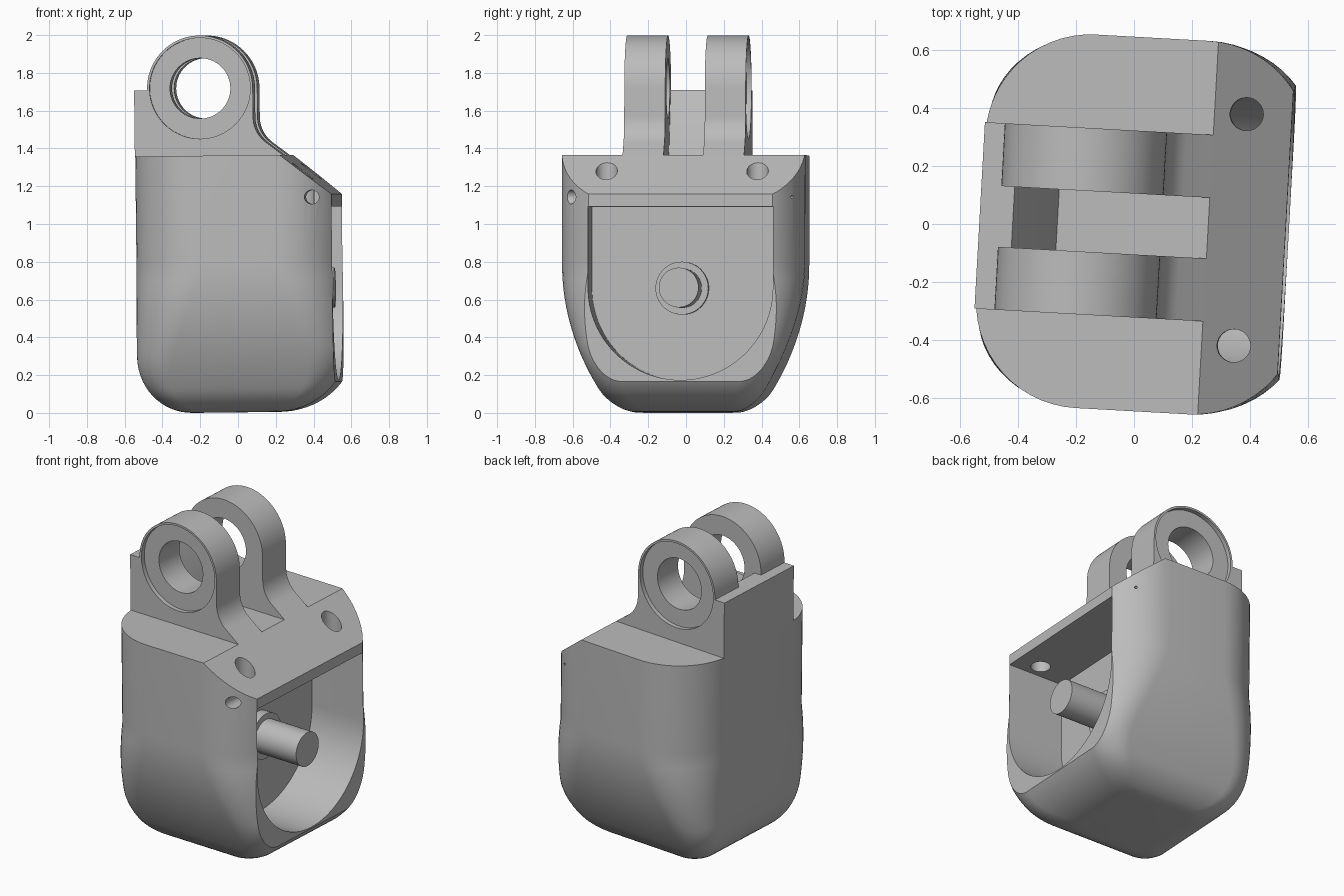
import bpy, bmesh, math
from math import sin, cos, pi, sqrt, radians
from mathutils import Matrix, Vector

cube = bpy.data.objects.get("Cube")
if cube:
    bpy.data.objects.remove(cube, do_unlink=True)

grey = bpy.data.materials.new("plain grey")
grey.use_nodes = True
GREY = (0.5, 0.5, 0.5, 1)
grey.diffuse_color = GREY
grey.node_tree.nodes["Principled BSDF"].inputs["Base Color"].default_value = GREY

# The whole housing stands slightly turned and tilted
POSE = (Matrix.Translation((0, 0, 1.003)) @ Matrix.Rotation(radians(-3.2), 4, "Z")
        @ Matrix.Rotation(radians(-0.65), 4, "Y") @ Matrix.Translation((0, 0, -1)))


def make(name, bm):
    bmesh.ops.recalc_face_normals(bm, faces=bm.faces)
    mesh = bpy.data.meshes.new(name)
    bm.to_mesh(mesh)
    bm.free()
    mesh.materials.append(grey)
    obj = bpy.data.objects.new(name, mesh)
    bpy.context.collection.objects.link(obj)
    return obj


def loft(rings):
    """Skin a stack of matching closed rings and cap both ends."""
    bm = bmesh.new()
    rows = [[bm.verts.new(p) for p in ring] for ring in rings]
    n = len(rows[0])
    for a, b in zip(rows, rows[1:]):
        for i in range(n):
            j = (i + 1) % n
            bm.faces.new((a[i], a[j], b[j], b[i]))
    bm.faces.new(rows[0][::-1])
    bm.faces.new(rows[-1])
    return bm


def prism(profile, axis, lo, hi):
    """Extrude a 2D profile along x, y or z."""
    def place(p, d):
        c = list(p)
        c.insert("xyz".index(axis), d)
        return c
    return loft([[place(p, d) for p in profile] for d in (lo, hi)])


def arc(cx, cy, r, start, end, n=24):
    return [(cx + r * cos(radians(start + (end - start) * i / n)),
             cy + r * sin(radians(start + (end - start) * i / n))) for i in range(n + 1)]


def rod(axis, c, r, lo, hi, n=64):
    return prism(arc(*c, r, 0, 360, n)[:-1], axis, lo, hi)


def slice_off(bm, point, normal):
    geom = bm.verts[:] + bm.edges[:] + bm.faces[:]
    cut = bmesh.ops.bisect_plane(bm, geom=geom, plane_co=point, plane_no=normal,
                                 clear_outer=True)["geom_cut"]
    edges = [e for e in cut if isinstance(e, bmesh.types.BMEdge)]
    bmesh.ops.contextual_create(bm, geom=edges)


def carve(obj, cutters):
    for bm in cutters:
        cutter = make("cutter", bm)
        cutter.hide_render = True
        mod = obj.modifiers.new("cut", "BOOLEAN")
        mod.operation, mod.solver, mod.object = "DIFFERENCE", "EXACT", cutter
        bpy.context.view_layer.objects.active = obj
        bpy.ops.object.modifier_apply(modifier=mod.name)
        bpy.data.objects.remove(cutter, do_unlink=True)


def finish(obj):
    obj.data.transform(POSE)
    bpy.ops.object.select_all(action="DESELECT")
    obj.select_set(True)
    bpy.context.view_layer.objects.active = obj
    bpy.ops.object.shade_smooth_by_angle(angle=radians(28))


# Housing: rounded plan that tapers into a small flat base
def ease(z, h):
    t = max(0, 1 - z / h)
    return 1 - sqrt(1 - t * t)


def section(z):
    drop = max(0, 0.8 - z)
    w = 0.645 - 0.438 * drop ** 2 - 0.105 * ease(z, 0.12)
    front = 0.59 - 0.39 * ease(z, 0.35)
    back = -0.525 + 0.28 * ease(z, 0.3)
    r = 0.1 + 0.35 * min(z, 0.75)
    corners = [(front - r, w - r), (back + r, w - r), (back + r, r - w), (front - r, r - w)]
    return [(x, y, z) for k, c in enumerate(corners)
            for x, y in arc(*c, r, 90 * k, 90 * k + 90, 14)]


levels = [0.8 * (1 - cos(pi / 2 * i / 26)) for i in range(27)] + [1.36]
bm = loft([section(z) for z in levels])
slice_off(bm, Vector((0.525, 0, 0)), Vector((1, 0, 0)))
slice_off(bm, Vector((0.26, 0, 1.36)), Vector((0.21, 0, 0.265)))
housing = make("housing", bm)

# Arched cavity, bolt holes and side pin holes
arch = arc(0, 0.655, 0.49, 180, 360, 48) + [(0.49, 1.085), (-0.49, 1.085)]
carve(housing, [
    prism(arch, "x", 0.15, 0.8),
    rod("z", (0.37, 0.4), 0.057, 0.9, 1.6, 32),
    rod("z", (0.37, -0.4), 0.057, 0.9, 1.6, 32),
    rod("y", (0.425, 1.135), 0.037, -0.8, -0.4, 24),
    rod("y", (0.425, 1.135), 0.008, 0.4, 0.8, 12),
])
finish(housing)

# Pin and its collar inside the cavity
finish(make("pin_collar", rod("x", (-0.01, 0.655), 0.14, 0.14, 0.21)))
finish(make("pin", rod("x", (-0.01, 0.655), 0.105, 0.14, 0.51)))

# Pair of hinge lugs with bores and shallow outer recesses
CX, CZ, R = -0.176, 1.717, 0.28
lug_shape = ([(-0.525, 1.355), (-0.525, 1.71), (CX - R, 1.71)] + arc(CX, CZ, R, 180, 0, 48)
             + arc(CX + R + 0.17, 1.563, 0.17, 180, 231.6, 12) + [(0.26, 1.36), (0.26, 1.355)])
for side, name in ((-1, "right_lug"), (1, "left_lug")):
    lug = make(name, prism(lug_shape, "y", side * 0.105, side * 0.322))
    carve(lug, [rod("y", (CX, CZ), 0.16, -0.5, 0.5),
                rod("y", (CX, CZ), 0.267, side * 0.295, side * 0.5)])
    finish(lug)

# Sloped back plate between the lugs
plate = [(-0.525, 1.355), (-0.525, 1.71), (-0.41, 1.71), (-0.26, 1.36), (-0.26, 1.355)]
finish(make("back_plate", prism(plate, "y", -0.105, 0.105)))
